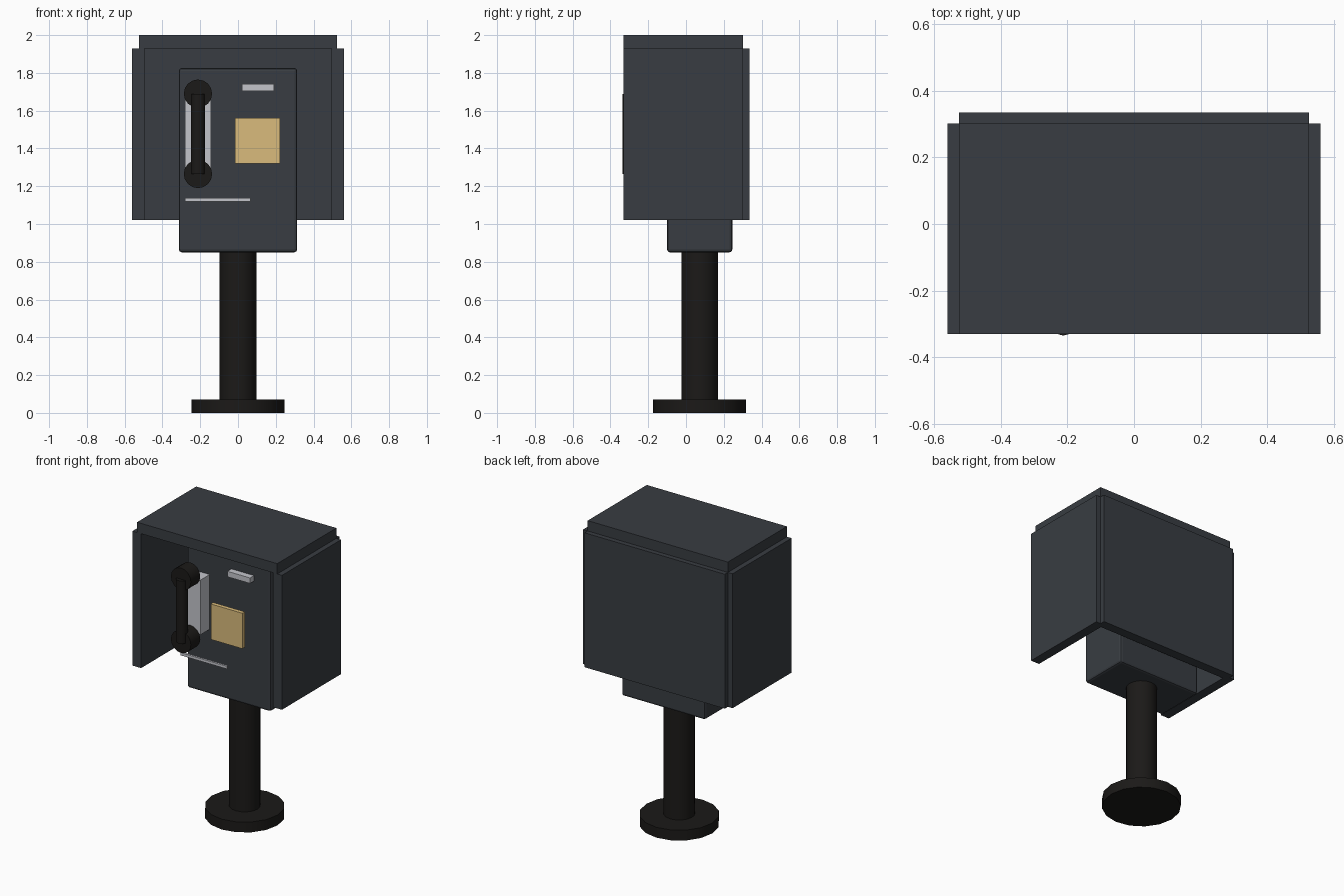
import bpy, math

if "Cube" in bpy.data.objects:
    bpy.data.objects.remove(bpy.data.objects["Cube"])

def material(name, rgb):
    m = bpy.data.materials.new(name)
    m.diffuse_color = (*rgb, 1)
    m.use_nodes = True
    m.node_tree.nodes["Principled BSDF"].inputs["Base Color"].default_value = m.diffuse_color
    return m

STEEL = material("dark_steel", (0.04, 0.046, 0.054))
BLACK = material("black", (0.011, 0.01, 0.009))
SILVER = material("silver", (0.55, 0.56, 0.6))
GOLD = material("gold", (0.7, 0.5, 0.2))

def finish(name, mat):
    o = bpy.context.object
    o.name = name
    o.data.materials.append(mat)
    return o

def box(name, x, y, z, mat, bevel=0):
    """Box from (min, max) ranges."""
    bpy.ops.mesh.primitive_cube_add(size=1, location=[sum(r) / 2 for r in (x, y, z)])
    o = finish(name, mat)
    o.scale = [r[1] - r[0] for r in (x, y, z)]
    bpy.ops.object.transform_apply(location=False, rotation=False, scale=True)
    if bevel:
        b = o.modifiers.new("bevel", 'BEVEL')
        b.width, b.segments = bevel, 2
    return o

def cylinder(name, radius, depth, loc, sides, rot=(0, 0, 0), angle=30):
    bpy.ops.mesh.primitive_cylinder_add(vertices=sides, radius=radius, depth=depth,
                                        location=loc, rotation=rot)
    finish(name, BLACK)
    bpy.ops.object.shade_smooth_by_angle(angle=math.radians(angle))

# Stand
cylinder("base_plate", 0.246, 0.07, (0, 0.072, 0.035), 16)
cylinder("pole", 0.097, 0.82, (0, 0.072, 0.46), 16)

# Hood: two sides, back and roof
for side, s in (("left", -1), ("right", 1)):
    box(side + "_panel", sorted((s * 0.495, s * 0.56)), (-0.33, 0.302), (1.02, 1.93), STEEL)
box("back_panel", (-0.525, 0.525), (0.27, 0.335), (1.02, 1.93), STEEL)
box("roof", (-0.525, 0.525), (-0.33, 0.302), (1.93, 2.0), STEEL)

# Phone body with its fittings
box("phone_body", (-0.313, 0.313), (-0.1, 0.245), (0.85, 1.826), STEEL, 0.015)
box("cradle", (-0.28, -0.142), (-0.2, -0.095), (1.29, 1.66), SILVER)
box("coin_slot", (0.02, 0.19), (-0.143, -0.095), (1.705, 1.742), SILVER)
box("keypad", (-0.015, 0.222), (-0.27, -0.243), (1.32, 1.56), GOLD)
box("tray_lip", (-0.28, 0.067), (-0.214, -0.2), (1.12, 1.138), SILVER)

# Handset
cylinder("handset_grip", 0.038, 0.425, (-0.212, -0.297, 1.477), 12)
for end, z in (("earpiece", 1.69), ("mouthpiece", 1.265)):
    cylinder(end, 0.075, 0.1, (-0.212, -0.258, z), 16, (math.pi / 2, 0, 0))
